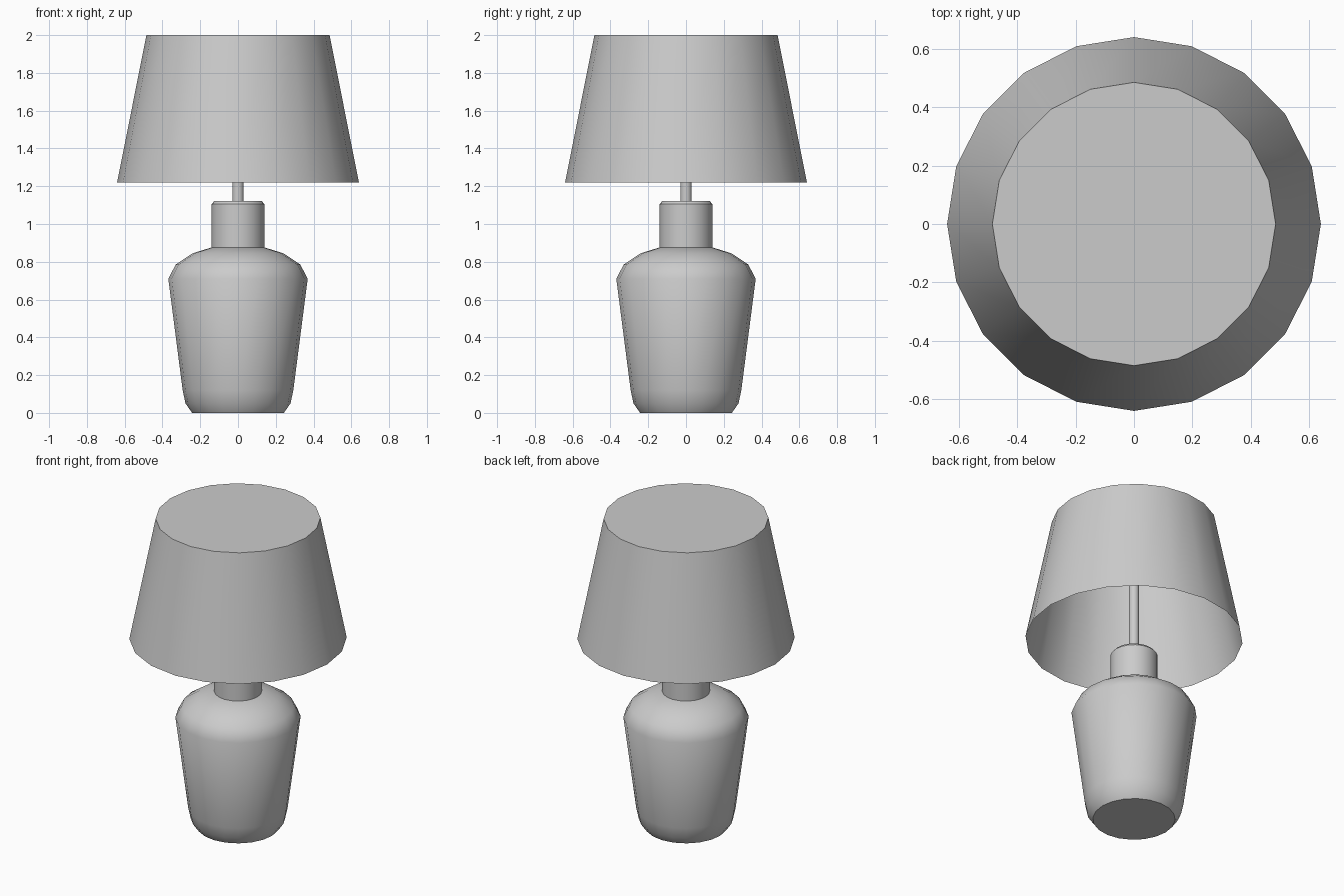
import bpy, bmesh, math

if "Cube" in bpy.data.objects:
    bpy.data.objects.remove(bpy.data.objects["Cube"])


def lathe(name, profile, sides):
    """Revolve (radius, z) points about z; radius 0 closes an end."""
    bm = bmesh.new()
    rings = []
    for r, z in profile:
        if r == 0:
            rings.append([bm.verts.new((0, 0, z))])
        else:
            rings.append([bm.verts.new((r * math.cos(2 * math.pi * i / sides),
                                        r * math.sin(2 * math.pi * i / sides), z))
                          for i in range(sides)])
    for a, b in zip(rings, rings[1:]):
        if len(a) == 1:
            bm.faces.new(b[::-1])
        elif len(b) == 1:
            bm.faces.new(a)
        else:
            for i in range(sides):
                j = (i + 1) % sides
                bm.faces.new((a[i], a[j], b[j], b[i]))
    # Remove the unused centre points of the flat caps
    for v in [v for v in bm.verts if not v.link_faces]:
        bm.verts.remove(v)
    mesh = bpy.data.meshes.new(name)
    bm.to_mesh(mesh)
    bm.free()
    obj = bpy.data.objects.new(name, mesh)
    bpy.context.collection.objects.link(obj)
    bpy.ops.object.select_all(action='DESELECT')
    obj.select_set(True)
    bpy.context.view_layer.objects.active = obj
    bpy.ops.object.shade_smooth_by_angle(angle=math.radians(40))
    return obj


# Vase-shaped base
lathe("lamp_base", [(0, 0), (0.243, 0), (0.278, 0.05), (0.293, 0.12), (0.369, 0.71),
                    (0.33, 0.785), (0.24, 0.845), (0.14, 0.876), (0, 0.876)], 20)

# Neck with bevelled top rim
lathe("neck", [(0.14, 0.876), (0.14, 1.105), (0.125, 1.122), (0, 1.122)], 20)

# Thin rod carrying the shade
lathe("rod", [(0.03, 1.122), (0.03, 2.0)], 20)

# Tapered shade, closed on top and open below
lathe("shade", [(0.64, 1.22), (0.485, 2.0), (0, 2.0)], 20)
